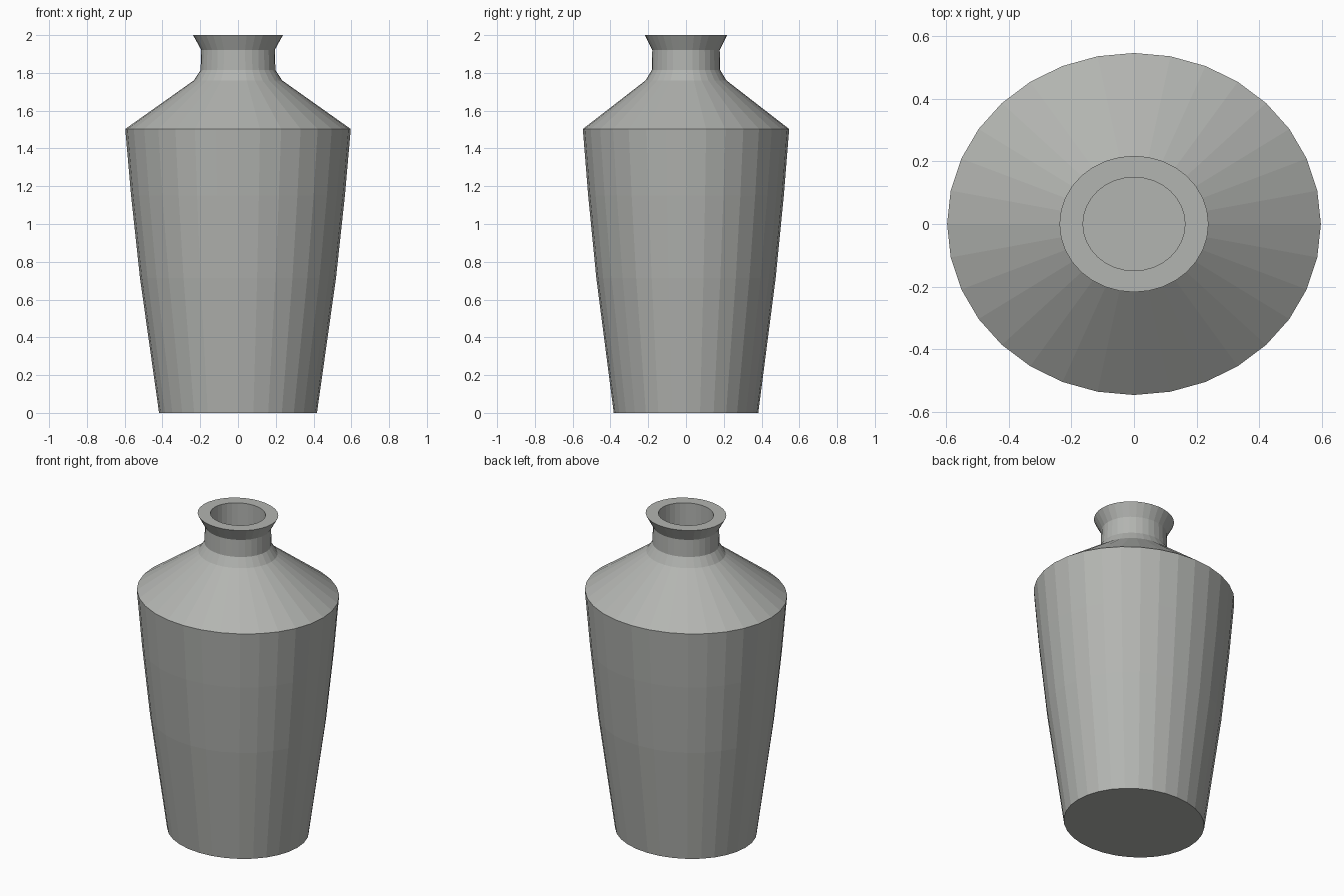
import bpy, bmesh, math

if "Cube" in bpy.data.objects:
    bpy.data.objects.remove(bpy.data.objects["Cube"])

SIDES = 32
DEPTH_RATIO = 0.915  # slightly oval: narrower along y

# Profile as (radius along x, height): outer wall up, over the lip, down the bore
PROFILE = [
    (0.418, 0.0), (0.519, 0.715), (0.566, 1.15), (0.597, 1.503),  # body
    (0.234, 1.76), (0.198, 1.815),                                # shoulder
    (0.195, 1.922), (0.238, 2.0),                                 # neck and lip
    (0.163, 2.0), (0.163, 1.60),                                  # mouth
]

clay = bpy.data.materials.new("grey clay")
clay.diffuse_color = (0.45, 0.46, 0.44, 1)
clay.use_nodes = True
clay.node_tree.nodes["Principled BSDF"].inputs["Base Color"].default_value = clay.diffuse_color


def lathe(name, profile, material):
    """Spin a profile into a closed, flat-shaded oval vessel."""
    bm = bmesh.new()
    rings = []
    for r, z in profile:
        angles = [2 * math.pi * i / SIDES for i in range(SIDES)]
        rings.append([bm.verts.new((r * math.cos(a), r * DEPTH_RATIO * math.sin(a), z))
                      for a in angles])
    for low, high in zip(rings, rings[1:]):
        for i in range(SIDES):
            j = (i + 1) % SIDES
            bm.faces.new((low[i], low[j], high[j], high[i]))
    bm.faces.new(rings[0][::-1])  # base
    bm.faces.new(rings[-1])       # floor of the mouth
    bmesh.ops.recalc_face_normals(bm, faces=bm.faces)
    mesh = bpy.data.meshes.new(name)
    bm.to_mesh(mesh)
    bm.free()
    mesh.materials.append(material)
    obj = bpy.data.objects.new(name, mesh)
    bpy.context.collection.objects.link(obj)
    return obj


# Vase
lathe("vase", PROFILE, clay)
